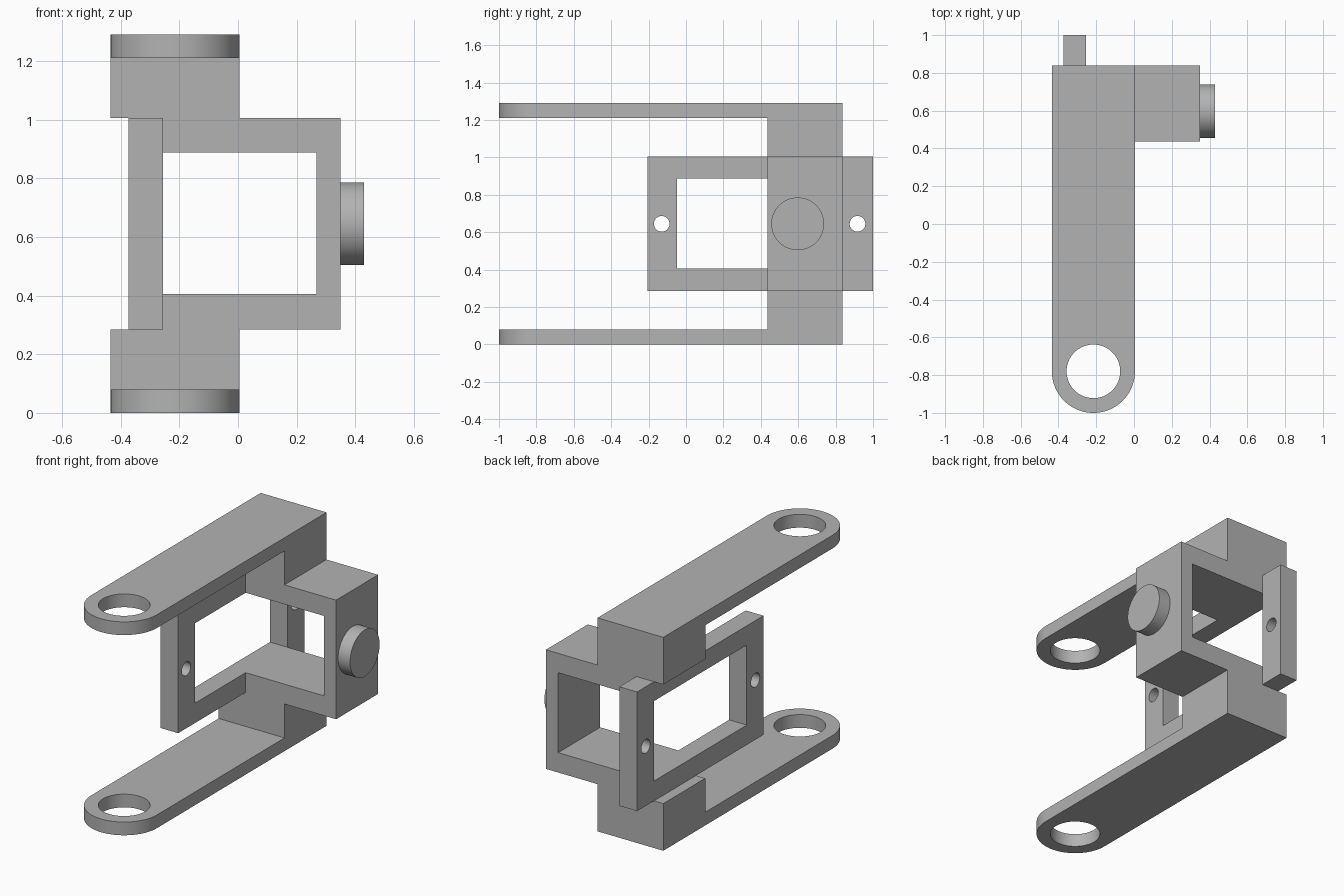
import bpy, bmesh, math
from mathutils import Vector

cube = bpy.data.objects.get("Cube")
if cube:
    bpy.data.objects.remove(cube, do_unlink=True)

grey = bpy.data.materials.new("plain grey")
grey.use_nodes = True
grey.diffuse_color = (0.45, 0.45, 0.45, 1)
grey.node_tree.nodes["Principled BSDF"].inputs["Base Color"].default_value = grey.diffuse_color

HEIGHT = 1.29
MID = HEIGHT / 2
ARM_X, ARM_R = -0.215, 0.22        # arm centre line and half width
FRONT, BACK = 0.437, 0.838         # depth range of the solid body
LOW, HIGH = 0.285, 1.005           # height range of the middle section
WIN_LOW, WIN_HIGH = 0.405, 0.888   # height range of the openings


def prism(name, axis, profile, lo, hi):
    """Extrude a closed 2D profile along an axis (0, 1 or 2)."""
    def place(p, d):
        co = list(p)
        co.insert(axis, d)
        return Vector(co)

    bm = bmesh.new()
    face = bm.faces.new([bm.verts.new(place(p, lo)) for p in profile])
    out = bmesh.ops.extrude_face_region(bm, geom=[face])
    verts = [g for g in out["geom"] if isinstance(g, bmesh.types.BMVert)]
    shift = Vector((0, 0, 0))
    shift[axis] = hi - lo
    bmesh.ops.translate(bm, vec=shift, verts=verts)
    bmesh.ops.recalc_face_normals(bm, faces=bm.faces)
    mesh = bpy.data.meshes.new(name)
    bm.to_mesh(mesh)
    bm.free()
    mesh.materials.append(grey)
    obj = bpy.data.objects.new(name, mesh)
    bpy.context.collection.objects.link(obj)
    return obj


def rect(u0, u1, v0, v1):
    return [(u0, v0), (u1, v0), (u1, v1), (u0, v1)]


def arc(u, v, r, start=0, sweep=360, steps=64):
    count = steps if sweep == 360 else steps + 1
    angles = [math.radians(start + sweep * i / steps) for i in range(count)]
    return [(u + r * math.cos(a), v + r * math.sin(a)) for a in angles]


def combine(obj, other, operation):
    """Apply a boolean and discard the second object."""
    mod = obj.modifiers.new("combine", "BOOLEAN")
    mod.operation, mod.object, mod.solver = operation, other, "EXACT"
    bpy.context.view_layer.objects.active = obj
    bpy.ops.object.modifier_apply(modifier=mod.name)
    bpy.data.objects.remove(other, do_unlink=True)


def finish(obj):
    bpy.ops.object.select_all(action="DESELECT")
    obj.select_set(True)
    bpy.context.view_layer.objects.active = obj
    bpy.ops.object.shade_smooth_by_angle(angle=math.radians(30))


# Two long arms with round, pierced ends, each joined to a rear block
arm_outline = arc(ARM_X, ARM_R - 1, ARM_R, 180, 180, 40)
arm_outline += [(ARM_X + ARM_R, BACK), (ARM_X - ARM_R, BACK)]
for side, arm_z, block_z in (
        ("lower", (0, 0.08), (0, LOW)),
        ("upper", (HEIGHT - 0.08, HEIGHT), (HIGH, HEIGHT))):
    arm = prism(side + "_arm", 2, arm_outline, *arm_z)
    block = prism("block", 2, rect(ARM_X - ARM_R, ARM_X + ARM_R, FRONT, BACK), *block_z)
    combine(arm, block, "UNION")
    hole = prism("hole", 2, arc(ARM_X, ARM_R - 1, 0.142), arm_z[0] - 0.05, arm_z[1] + 0.05)
    combine(arm, hole, "DIFFERENCE")
    finish(arm)

# Upright side plate with a window and two screw holes
PLATE_X = (-0.373, -0.255)
plate = prism("side_plate", 0, rect(-0.207, 1, LOW, HIGH), *PLATE_X)
openings = [rect(-0.047, BACK, WIN_LOW, WIN_HIGH),
            arc(-0.13, MID, 0.042, steps=32), arc(0.917, MID, 0.042, steps=32)]
for outline in openings:
    combine(plate, prism("opening", 0, outline, -0.5, -0.1), "DIFFERENCE")
finish(plate)

# Three-sided channel that closes against the plate
channel = prism("rear_channel", 1, [
    (PLATE_X[1], LOW), (0.35, LOW), (0.35, HIGH), (PLATE_X[1], HIGH),
    (PLATE_X[1], WIN_HIGH), (0.268, WIN_HIGH), (0.268, WIN_LOW), (PLATE_X[1], WIN_LOW)],
    FRONT, BACK)
finish(channel)

# Round pivot boss on the outer wall
finish(prism("pivot_boss", 0, arc(0.597, MID, 0.141), 0.35, 0.43))
